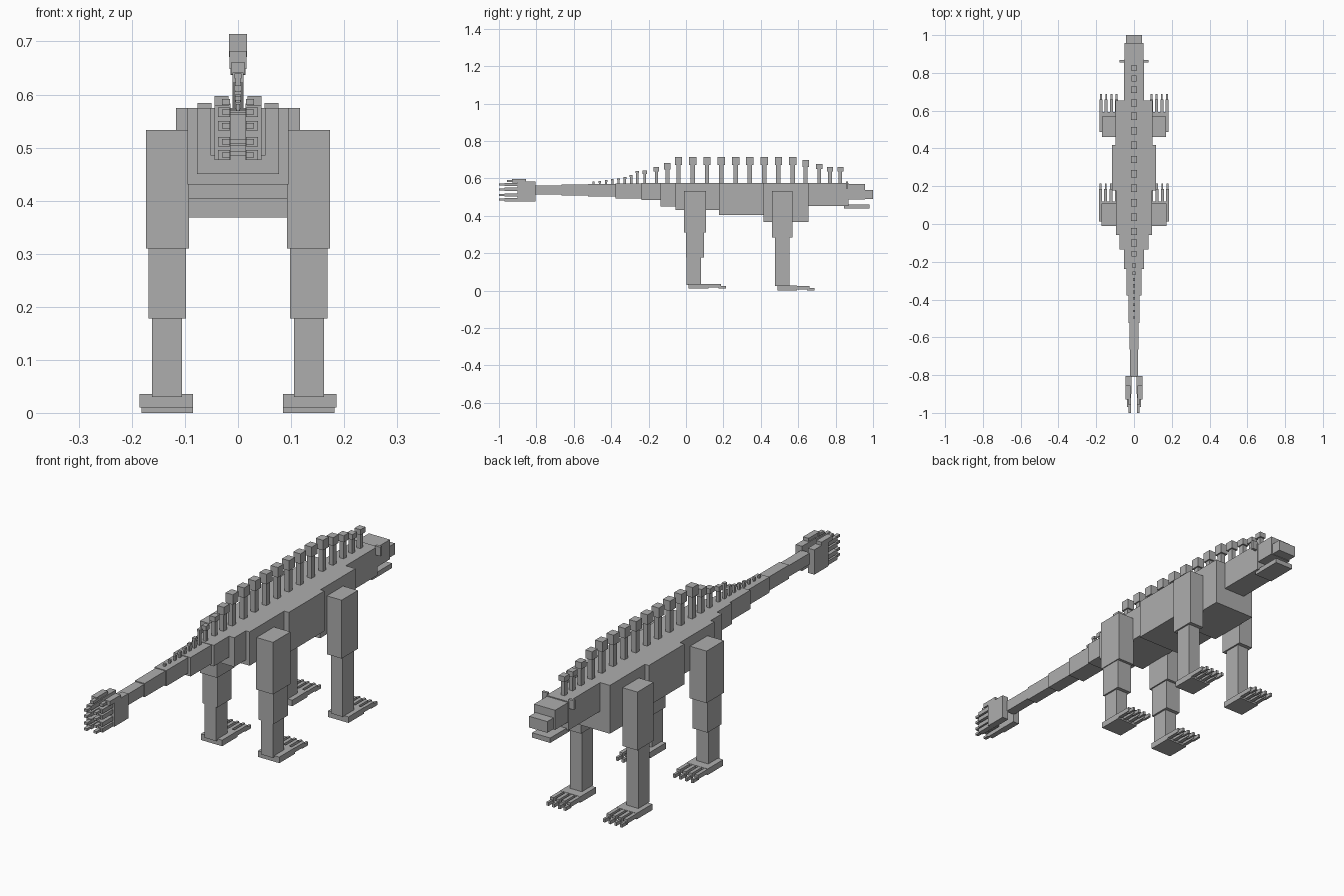
import bpy, bmesh

mat = bpy.data.materials.new("stone grey")
mat.diffuse_color = (0.42, 0.42, 0.42, 1)


def boxes(name, items):
    """One object made of boxes given as (x0, x1, y0, y1, z0, z1)."""
    bm = bmesh.new()
    for x0, x1, y0, y1, z0, z1 in items:
        vs = bmesh.ops.create_cube(bm, size=1)["verts"]
        for v in vs:
            v.co = ((x0 + x1) / 2 + v.co.x * (x1 - x0),
                    (y0 + y1) / 2 + v.co.y * (y1 - y0),
                    (z0 + z1) / 2 + v.co.z * (z1 - z0))
    me = bpy.data.meshes.new(name)
    bm.to_mesh(me)
    bm.free()
    me.materials.append(mat)
    ob = bpy.data.objects.new(name, me)
    bpy.context.collection.objects.link(ob)
    return ob


def pair(name, items):
    """Build a part on both sides of the body."""
    boxes("left_" + name, [(-b[1], -b[0]) + tuple(b[2:]) for b in items])
    boxes("right_" + name, items)


def mid(w, *r):
    return (-w, w) + r


# Trunk and neck
boxes("chest", [mid(0.098, 0.415, 0.655, 0.368, 0.575)])
boxes("belly", [mid(0.117, 0.177, 0.418, 0.403, 0.575)])
boxes("hips", [mid(0.095, -0.057, 0.177, 0.43, 0.575)])
boxes("neck", [mid(0.052, 0.65, 0.87, 0.452, 0.575)])

# Tail, tapering towards the front of the frame
tail = [(0.077, -0.135, -0.055, 0.45, 0.575), (0.052, -0.238, -0.135, 0.485, 0.575),
        (0.04, -0.378, -0.238, 0.492, 0.573), (0.028, -0.525, -0.378, 0.503, 0.57),
        (0.023, -0.665, -0.525, 0.508, 0.567), (0.021, -0.81, -0.665, 0.515, 0.563)]
for i, t in enumerate(tail):
    boxes(f"tail_segment_{i + 1}", [mid(*t)])

# Head, snout, jaw and ears
boxes("head", [mid(0.05, 0.86, 0.957, 0.487, 0.571)])
boxes("snout", [mid(0.043, 0.95, 1.0, 0.489, 0.537)])
boxes("jaw", [mid(0.043, 0.845, 0.98, 0.438, 0.459)])
pair("ear", [(0.05, 0.076, 0.855, 0.867, 0.545, 0.584)])

# Back spines: thin post with a wider cap (y, top, cap height, cap half width)
spines = [(-0.04 + 0.0763 * i, 0.714, 0.043, 0.017) for i in range(9)]
spines += [(0.64, 0.698, 0.036, 0.016), (0.712, 0.678, 0.028, 0.015),
           (0.77, 0.66, 0.023, 0.014), (0.825, 0.66, 0.023, 0.014),
           (-0.10, 0.682, 0.034, 0.016), (-0.158, 0.66, 0.022, 0.013),
           (-0.22, 0.642, 0.02, 0.01)]
for i, (y, top, h, w) in enumerate(spines):
    p = w * 0.62
    boxes(f"back_spine_{i + 1}", [mid(p, y - p * 1.1, y + p * 1.1, 0.56, top - h),
                                  mid(w, y - w * 1.15, y + w * 1.15, top - h, top)])

# Small tail spines
for i in range(8):
    y, top = -0.26 - 0.0335 * i, (0.64, 0.617, 0.606, 0.6, 0.596, 0.59, 0.586, 0.582)[i]
    w = 0.007 - 0.0004 * i
    boxes(f"tail_spine_{i + 1}", [mid(w * 0.7, y - w, y + w, 0.55, top - 0.01),
                                  mid(w, y - w * 1.3, y + w * 1.3, top - 0.01, top)])


# Legs and clawed feet
def foot(name, y, z, x0, x1):
    pair(name, [(x0, x1, y, y + 0.105, z, z + 0.026)])
    toes = []
    for i in range(4):
        x = x0 + 0.008 + (x1 - x0 - 0.016) * i / 3
        toes += [(x - 0.008, x + 0.008, y + 0.1, y + 0.172, z + 0.006, z + 0.025),
                 (x - 0.005, x + 0.005, y + 0.16, y + 0.2, z, z + 0.015)]
    pair(name + "_toes", toes)


pair("rear_thigh", [(0.092, 0.173, -0.01, 0.108, 0.31, 0.533)])
pair("rear_shin", [(0.098, 0.169, 0.0, 0.096, 0.178, 0.31)])
pair("rear_ankle", [(0.106, 0.162, 0.004, 0.08, 0.03, 0.178)])
foot("rear_foot", 0.014, 0.01, 0.085, 0.186)
pair("front_thigh", [(0.099, 0.169, 0.46, 0.57, 0.283, 0.533)])
pair("front_shin", [(0.106, 0.162, 0.477, 0.553, 0.025, 0.283)])
foot("front_foot", 0.488, 0.0, 0.085, 0.182)

# Two hand-like plates on the tail tip, with fingers and a thumb
fingers = []
for z in (0.486, 0.511, 0.541, 0.567):
    fingers += [(0.015, 0.038, -0.97, -0.89, z - 0.009, z + 0.009),
                (0.015, 0.03, -1.0, -0.96, z - 0.005, z + 0.005)]
pair("tail_hand", [(0.014, 0.044, -0.9, -0.805, 0.477, 0.583)])
pair("tail_fingers", fingers)
pair("tail_thumb", [(0.018, 0.044, -0.93, -0.855, 0.578, 0.597),
                    (0.015, 0.03, -0.957, -0.92, 0.58, 0.592)])
